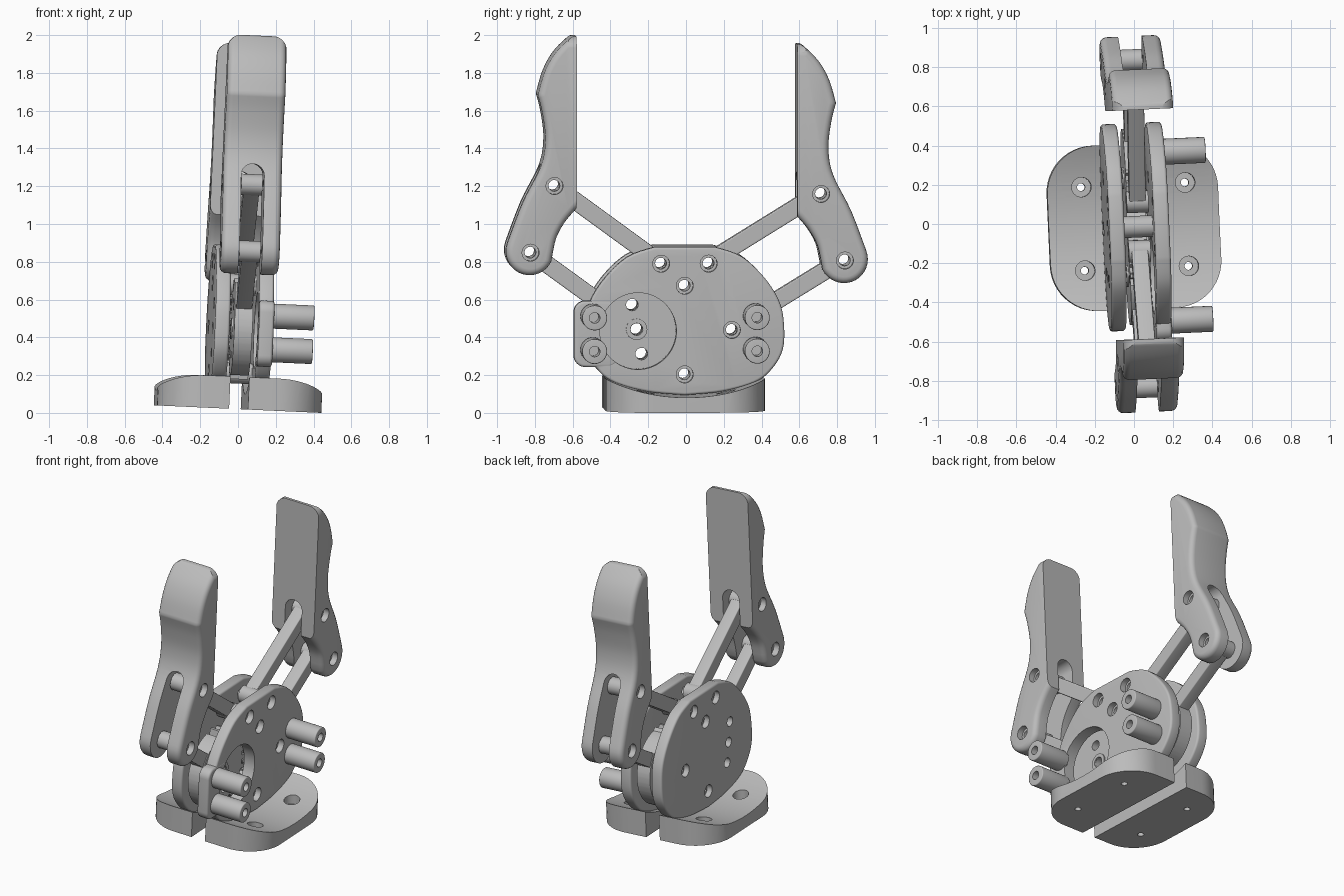
import bpy, bmesh, math
from mathutils import Matrix, Vector

cube = bpy.data.objects.get("Cube")
if cube:
    bpy.data.objects.remove(cube, do_unlink=True)

grey = bpy.data.materials.new("plain_grey")
grey.use_nodes = True
grey.diffuse_color = (0.5, 0.5, 0.5, 1)
grey.node_tree.nodes["Principled BSDF"].inputs["Base Color"].default_value = (0.5, 0.5, 0.5, 1)

MID = -0.015          # centre plane between the two plates
PLACE = {"x": lambda a, b, d: (d, a, b),
         "y": lambda a, b, d: (a, d, b),
         "z": lambda a, b, d: (a, b, d)}
parts = []


def prism(name, pts, lo, hi, axis="x", bevel=0, keep=None):
    """Extrude a flat outline along an axis, optionally rounding its rims."""
    bm = bmesh.new()
    caps = [[bm.verts.new(PLACE[axis](a, b, d)) for a, b in pts] for d in (lo, hi)]
    n = len(pts)
    for cap in caps:
        bm.faces.new(cap)
    for i in range(n):
        j = (i + 1) % n
        bm.faces.new((caps[0][i], caps[0][j], caps[1][j], caps[1][i]))
    bmesh.ops.recalc_face_normals(bm, faces=bm.faces)
    if bevel:
        rims = [bm.edges.get((c[i], c[(i + 1) % n])) for c in caps for i in range(n)]
        if keep:
            rims = [e for e in rims if keep(e)]
        bmesh.ops.bevel(bm, geom=rims, offset=bevel, segments=4, profile=0.5,
                        affect="EDGES", clamp_overlap=False)
    mesh = bpy.data.meshes.new(name)
    bm.to_mesh(mesh)
    bm.free()
    mesh.materials.append(grey)
    ob = bpy.data.objects.new(name, mesh)
    bpy.context.collection.objects.link(ob)
    return ob


def arc(cx, cy, r, start, end, n=12):
    angles = [math.radians(start + (end - start) * i / n) for i in range(n + 1)]
    return [(cx + r * math.cos(t), cy + r * math.sin(t)) for t in angles]


def rounded(a0, a1, b0, b1, r):
    return (arc(a1 - r, b1 - r, r, 0, 90, 8) + arc(a0 + r, b1 - r, r, 90, 180, 8)
            + arc(a0 + r, b0 + r, r, 180, 270, 8) + arc(a1 - r, b0 + r, r, 270, 360, 8))


def spline(pts, n=5):
    """Smooth open curve through the points."""
    v = [Vector(p) for p in [pts[0]] + list(pts) + [pts[-1]]]
    out = []
    for p, q, r, s in zip(v, v[1:], v[2:], v[3:]):
        for i in range(n):
            t = i / n
            w = q * 2 + (r - p) * t + (p * 2 - q * 5 + r * 4 - s) * t * t \
                + (q * 3 - p - r * 3 + s) * t ** 3
            out.append(tuple(w / 2))
    return out + [tuple(pts[-1])]


def disc(name, y, z, r, lo, hi, axis="x", n=32, bevel=0):
    return prism(name, arc(y, z, r, 0, 360, n)[:-1], lo, hi, axis, bevel)


def combine(ob, others, op="DIFFERENCE"):
    bpy.context.view_layer.objects.active = ob
    for other in others:
        mod = ob.modifiers.new("combine", "BOOLEAN")
        mod.operation, mod.solver, mod.object = op, "EXACT", other
        bpy.ops.object.modifier_apply(modifier=mod.name)
        bpy.data.objects.remove(other, do_unlink=True)
    return ob


def bores(points, r, lo=-1, hi=1, axis="x"):
    return [disc("cutter", y, z, r, lo, hi, axis, 24) for y, z in points]


def finish(ob):
    parts.append(ob)


# Pivot layout
CY = -0.013
gear_pivots = {-1: (-0.263, 0.445), 1: (0.237, 0.445)}
top_pivots = {-1: (-0.138, 0.797), 1: (0.114, 0.797)}
finger_low = {-1: (-0.83, 0.857), 1: (0.836, 0.812)}
finger_high = {-1: (-0.703, 1.21), 1: (0.71, 1.165)}
spacers = [(CY, 0.68), (CY, 0.21)]
horn_holes = [(-0.287, 0.575), gear_pivots[-1], (-0.237, 0.315)]
plate_holes = list(top_pivots.values()) + spacers + [gear_pivots[1]]

# Side plates: an egg-shaped outline with a flat top
half = spline([(0.16, 0.885), (0.3, 0.835), (0.42, 0.725), (0.5, 0.6), (0.526, 0.48), (0.52, 0.34),
               (0.46, 0.235), (0.37, 0.166), (0.2, 0.119), (0, 0.1)])
egg = [(CY + a, b) for a, b in half] + [(CY - a, b) for a, b in half[-2::-1]]
left_plate = prism("left_plate", egg, -0.167, -0.089, bevel=0.014)
combine(left_plate, bores(plate_holes, 0.03) + bores(plate_holes, 0.042, -1, -0.13)
        + bores(horn_holes, 0.032))
finish(left_plate)

right_plate = prism("right_plate", egg, 0.062, 0.14, bevel=0.014)
boss = prism("boss", rounded(-0.6, -0.36, 0.25, 0.6, 0.06), 0.063, 0.142, bevel=0.014)
combine(right_plate, [boss], "UNION")
combine(right_plate, [disc("cutter", -0.26, 0.44, 0.203, -1, 1, n=64)]
        + bores(plate_holes, 0.03) + bores(plate_holes, 0.045, 0.1, 1))
finish(right_plate)

# Hollow mounting posts on the right plate
for y, side in ((-0.5, "front"), (0.362, "back")):
    for z, level in ((0.52, "upper"), (0.342, "lower")):
        post = disc(f"{side}_{level}_post", y, z, 0.066, 0.125, 0.356, bevel=0.006)
        finish(combine(post, bores([(y, z)], 0.028, 0.2, 1)))

# Spacer tubes between the plates
for (y, z), level in zip(spacers, ("upper", "lower")):
    tube = disc(f"{level}_spacer", y, z, 0.055, -0.095, 0.068)
    finish(combine(tube, bores([(y, z)], 0.03)))


def link(name, p, q):
    """Bar with round ends and a wider bored hub at the finger end."""
    a = math.degrees(math.atan2(q[1] - p[1], q[0] - p[0]))
    r = 0.046
    bar = prism(name, arc(*p, r, a + 90, a + 270) + arc(*q, r, a - 90, a + 90),
                MID - 0.042, MID + 0.042, bevel=0.006)
    for hub in (p, q):
        combine(bar, [disc("hub", *hub, 0.056, MID - 0.056, MID + 0.056)], "UNION")
    return combine(bar, bores([p, q], 0.03))


def gear_outline(y, z, toward, phase):
    """Round wheel with teeth only on the side that meshes."""
    out, teeth = [], 24
    for k in range(teeth):
        for f, r in ((-0.27, 0.227), (-0.14, 0.267), (0.14, 0.267), (0.27, 0.227)):
            t = 2 * math.pi * (k + f + phase) / teeth
            if math.cos(t) < -0.1:
                r = 0.25
            out.append((y + toward * r * math.cos(t), z + r * math.sin(t)))
    return out


def finger_outline(s, dz):
    outer = spline([(-0.585, 2.0), (-0.62, 1.99), (-0.7, 1.91), (-0.755, 1.81), (-0.79, 1.69)])
    back = spline([(-0.79, 1.69), (-0.765, 1.59), (-0.75, 1.45), (-0.775, 1.31),
                   (-0.87, 1.12), (-0.95, 0.91)])
    foot = arc(-0.833, 0.862, 0.126, 170, 335, 16)
    inner = spline([(-0.71, 0.86), (-0.69, 0.94), (-0.645, 1.02), (-0.585, 1.09)])
    return [(-s * a, b + dz) for a, b in outer + back[1:] + foot + inner]


# Gears, links and fingers at the front (-1) and back (1)
for s, side in ((-1, "front"), (1, "back")):
    dz = -0.045 if s == 1 else 0
    wheel = prism(f"{side}_gear", gear_outline(*gear_pivots[s], -s, 0.5 if s == 1 else 0),
                  MID - 0.048, MID + 0.048)
    holes = horn_holes if s == -1 else [gear_pivots[1]]
    finish(combine(wheel, bores(holes, 0.032)))

    lower = link(f"{side}_lower_link", gear_pivots[s], finger_low[s])
    if s == -1:
        combine(lower, bores(horn_holes, 0.033))
    finish(lower)
    finish(link(f"{side}_upper_link", top_pivots[s], finger_high[s]))

    finger = prism(f"{side}_finger", finger_outline(s, dz), MID - 0.155, MID + 0.155, bevel=0.034,
                   keep=lambda e: max(abs(v.co.y) for v in e.verts) > 0.59)
    tip = prism("tip", rounded(MID - 0.157, MID + 0.157, 0.4, 2.001 + dz, 0.075), -1.5, 1.5, "y")
    combine(finger, [tip], "INTERSECT")
    arch = arc(MID, 1.26 + dz, 0.061, 0, 180, 16) + [(MID - 0.061, 0.4), (MID + 0.061, 0.4)]
    combine(finger, [prism("slot", arch, -1.5, 1.5, "y")])
    pins = [finger_low[s], finger_high[s]]
    combine(finger, bores(pins, 0.03) + bores(pins, 0.045, 0.1, 1) + bores(pins, 0.045, -1, -0.13))
    finish(finger)

# Feet: rounded outer corners and a top hollowed to cradle the plates
for s, side, inner, outer in ((-1, "left", 0.068, 0.44), (1, "right", 0.032, 0.432)):
    r, w = 0.24, 0.422
    plan = [(inner, -w)] + arc(outer - r, r - w, r, -90, 0) + arc(outer - r, w - r, r, 0, 90) + [(inner, w)]
    foot = prism(f"{side}_foot", [(s * a, b + CY) for a, b in plan], 0.02, 0.4, "z")
    combine(foot, [disc("cradle", CY, 0.1 + 1.025, 1.025, -1, 1, n=160)])
    screws = [(s * 0.265, CY + 0.213), (s * 0.265, CY - 0.213)]
    combine(foot, bores(screws, 0.02, -1, 1, "z") + bores(screws, 0.05, 0.07, 1, "z"))
    finish(foot)

# Slight lean of the whole assembly, then smooth the rounded surfaces
lean = Matrix.Rotation(math.radians(2.6), 4, "Y") @ Matrix.Rotation(math.radians(2.6), 4, "Z")
for ob in parts:
    ob.data.transform(lean)
    bpy.ops.object.select_all(action="DESELECT")
    ob.select_set(True)
    bpy.context.view_layer.objects.active = ob
    bpy.ops.object.shade_smooth_by_angle(angle=math.radians(30))
